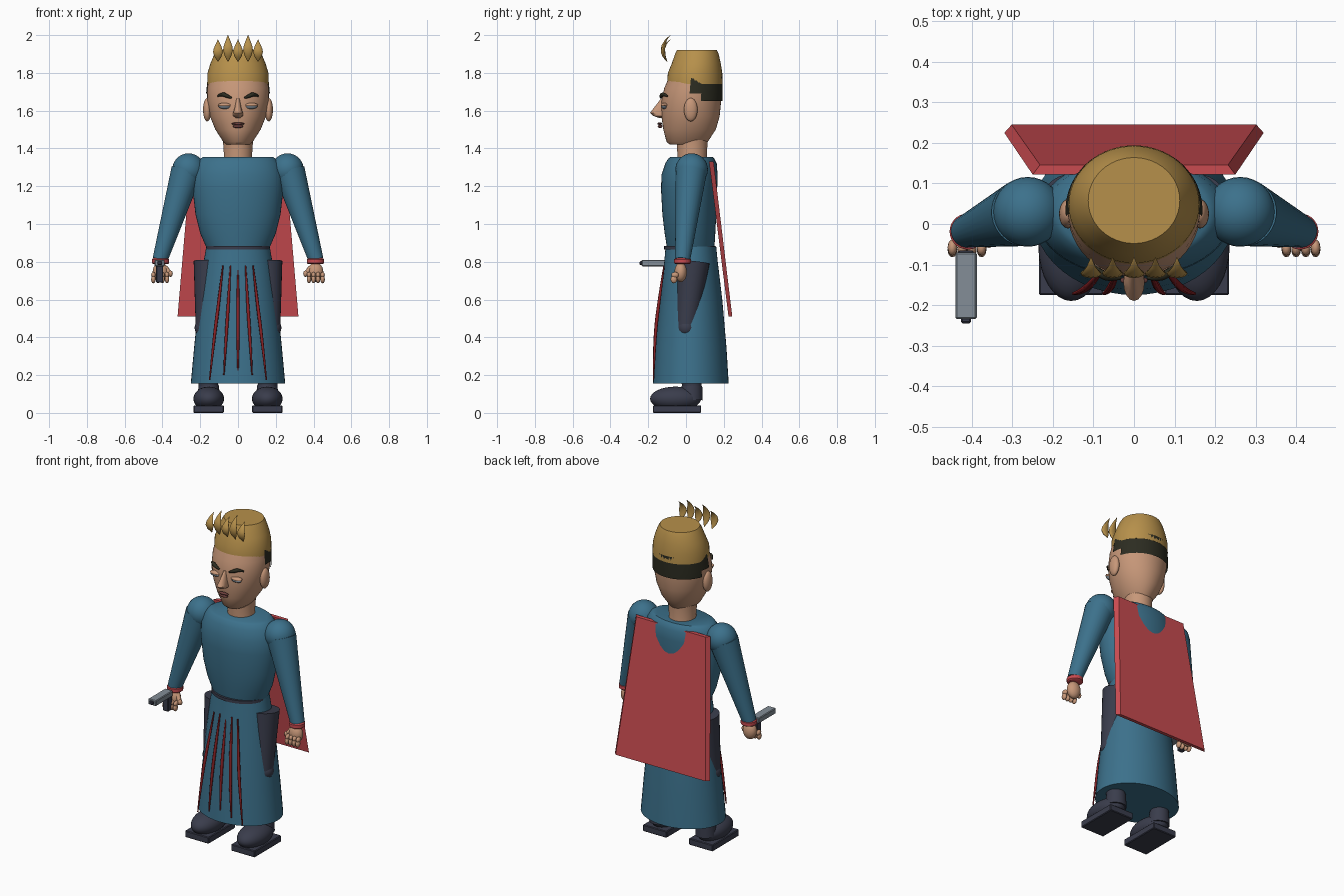
import bpy, bmesh, math
from mathutils import Vector, Matrix


def colour(name, rgb):
    m = bpy.data.materials.new(name)
    m.diffuse_color = (*rgb, 1)
    return m


TEAL = colour("teal cloth", (0.045, 0.165, 0.26))
RED = colour("red cloth", (0.58, 0.07, 0.08))
TRIM = colour("dark red trim", (0.25, 0.015, 0.018))
SKIN = colour("skin", (0.57, 0.31, 0.19))
GOLD = colour("blond hair", (0.47, 0.28, 0.07))
DARK_HAIR = colour("dark hair", (0.025, 0.025, 0.015))
SLATE = colour("dark slate", (0.042, 0.046, 0.072))
GREY = colour("grey metal", (0.23, 0.27, 0.31))
LIPS = colour("lips", (0.15, 0.05, 0.045))


def finish(bm, name, mat, angle=40):
    bmesh.ops.recalc_face_normals(bm, faces=bm.faces[:])
    me = bpy.data.meshes.new(name)
    bm.to_mesh(me)
    bm.free()
    me.materials.append(mat)
    ob = bpy.data.objects.new(name, me)
    bpy.context.collection.objects.link(ob)
    bpy.ops.object.select_all(action='DESELECT')
    ob.select_set(True)
    bpy.context.view_layer.objects.active = ob
    bpy.ops.object.shade_smooth_by_angle(angle=math.radians(angle))
    return ob


def loft_mesh(rings, n=40, x=0.0, caps=True):
    """Stack of ellipses, each given as (z, half width, front y, back y)."""
    bm = bmesh.new()
    loops = []
    for z, rx, yf, yb in rings:
        cy, ry = (yf + yb) / 2, (yb - yf) / 2
        loops.append([bm.verts.new((x + rx * math.cos(i * math.tau / n),
                                    cy + ry * math.sin(i * math.tau / n), z)) for i in range(n)])
    for a, b in zip(loops, loops[1:]):
        for i in range(n):
            j = (i + 1) % n
            bm.faces.new((a[i], a[j], b[j], b[i]))
    if caps:
        bm.faces.new(loops[0])
        bm.faces.new(loops[-1])
    return bm


def loft(name, mat, rings, **kw):
    return finish(loft_mesh(rings, **kw), name, mat)


def ball(name, mat, loc, r, seg=24):
    bm = bmesh.new()
    bmesh.ops.create_uvsphere(bm, u_segments=seg, v_segments=seg // 2, radius=1,
                              matrix=Matrix.Translation(loc) @ Matrix.Diagonal((*r, 1)))
    return finish(bm, name, mat, 60)


def limb(name, mat, a, b, r1, r2, seg=28):
    a, b = Vector(a), Vector(b)
    d = b - a
    bm = bmesh.new()
    bmesh.ops.create_cone(bm, cap_ends=True, segments=seg, radius1=r1, radius2=r2, depth=d.length,
                          matrix=Matrix.Translation((a + b) / 2) @ d.to_track_quat('Z', 'Y').to_matrix().to_4x4())
    return finish(bm, name, mat)


def box(name, mat, lo, hi):
    lo, hi = Vector(lo), Vector(hi)
    bm = bmesh.new()
    bmesh.ops.create_cube(bm, size=1, matrix=Matrix.Translation((lo + hi) / 2) @ Matrix.Diagonal((*(hi - lo), 1)))
    bmesh.ops.bevel(bm, geom=bm.edges[:], offset=0.004, segments=1, affect='EDGES')
    return finish(bm, name, mat, 20)


def strip(name, mat, pts, r):
    """Tapered tube through points, thin at both ends."""
    cu = bpy.data.curves.new(name, 'CURVE')
    cu.dimensions = '3D'
    cu.bevel_depth = r
    cu.bevel_resolution = 2
    cu.use_fill_caps = True
    sp = cu.splines.new('NURBS')
    sp.points.add(len(pts) - 1)
    sp.use_endpoint_u = True
    sp.order_u = 3
    for i, (p, q) in enumerate(zip(sp.points, pts)):
        p.co = (*q, 1)
        p.radius = 0.4 if i in (0, len(pts) - 1) else 1
    cu.materials.append(mat)
    ob = bpy.data.objects.new(name, cu)
    bpy.context.collection.objects.link(ob)


# Robe: skirt, belt, torso
loft("skirt", TEAL, [(0.155, 0.25, -0.175, 0.226), (0.35, 0.232, -0.162, 0.214), (0.6, 0.207, -0.137, 0.192),
                     (0.8, 0.182, -0.115, 0.168), (0.88, 0.168, -0.108, 0.16)], n=48)
loft("belt", SLATE, [(0.866, 0.168, -0.116, 0.155), (0.884, 0.168, -0.116, 0.155)])
loft("torso", TEAL, [(0.87, 0.165, -0.1, 0.15), (0.95, 0.2, -0.113, 0.155), (1.05, 0.225, -0.125, 0.16),
                     (1.18, 0.24, -0.132, 0.165), (1.26, 0.238, -0.13, 0.167), (1.32, 0.22, -0.11, 0.163),
                     (1.345, 0.2, -0.095, 0.15), (1.355, 0.185, -0.082, 0.14)], n=48)
# Five front stripes fanning out down the skirt
for k in range(-2, 3):
    top, low = 0.78 - 0.02 * (k == 0), 0.175 + 0.025 * (2 - abs(k))
    strip("skirt_stripe", TRIM, [(0.04 * k, -0.116, top), (0.05 * k, -0.142, 0.6),
                                 (0.063 * k, -0.166, 0.4), (0.075 * k, -0.172, low)], 0.009)

# Cape: thin tapered slab leaning away from the back
bm = bmesh.new()
quads = []
for wt, wb, yt, yb in ((0.25, 0.32, 0.122, 0.225), (0.232, 0.302, 0.146, 0.245)):
    quads.append([bm.verts.new(p) for p in ((-wt, yt, 1.33), (wt, yt, 1.33), (wb, yb, 0.51), (-wb, yb, 0.51))])
for q in quads:
    bm.faces.new(q)
for i in range(4):
    j = (i + 1) % 4
    bm.faces.new((quads[0][i], quads[0][j], quads[1][j], quads[1][i]))
finish(bm, "cape", RED, 20)

# Neck and head
loft("neck", SKIN, [(1.33, 0.08, -0.045, 0.115), (1.36, 0.074, -0.045, 0.11), (1.45, 0.08, -0.05, 0.115)])
loft("head", SKIN, [(1.42, 0.062, -0.085, 0.1), (1.435, 0.078, -0.103, 0.115), (1.5, 0.12, -0.12, 0.158),
                    (1.57, 0.148, -0.13, 0.178), (1.65, 0.163, -0.13, 0.186), (1.72, 0.163, -0.115, 0.187),
                    (1.8, 0.15, -0.08, 0.175)], n=48)
loft("nose", SKIN, [(1.562, 0.012, -0.145, -0.1), (1.573, 0.026, -0.175, -0.1), (1.588, 0.026, -0.19, -0.1),
                    (1.62, 0.016, -0.166, -0.1), (1.665, 0.009, -0.132, -0.1)], n=16)
ball("upper_lip", LIPS, (0, -0.139, 1.531), (0.034, 0.012, 0.007), 16)
ball("lower_lip", LIPS, (0, -0.137, 1.517), (0.028, 0.013, 0.009), 16)
for s in (-1, 1):
    ball("eye", GREY, (s * 0.07, -0.116, 1.622), (0.033, 0.016, 0.013), 16)
    ball("eyelid", SKIN, (s * 0.07, -0.114, 1.63), (0.037, 0.02, 0.011), 16)
    strip("eyebrow", DARK_HAIR, [(s * 0.033, -0.133, 1.667), (s * 0.06, -0.132, 1.678),
                                 (s * 0.085, -0.122, 1.69), (s * 0.107, -0.098, 1.677)], 0.011)
    ball("ear", SKIN, (s * 0.163, 0.025, 1.605), (0.022, 0.036, 0.062))

# Shaved hair band around the back, stepped lower at the nape
bm = loft_mesh([(1.65, 0.169, -0.13, 0.193), (1.69, 0.169, -0.125, 0.194), (1.78, 0.16, -0.11, 0.193)],
               n=64, caps=False)
cut = [f for f in bm.faces if f.calc_center_median().y < (0.085 if f.calc_center_median().z < 1.69 else 0.03)]
bmesh.ops.delete(bm, geom=cut, context='FACES')
finish(bm, "hair_band", DARK_HAIR)
# Flat-topped hair and curved front spikes
loft("hair_top", GOLD, [(1.742, 0.162, -0.1, 0.194), (1.8, 0.161, -0.096, 0.192), (1.85, 0.146, -0.075, 0.184),
                        (1.9, 0.125, -0.058, 0.173), (1.92, 0.113, -0.048, 0.164)], n=48)
for k in range(-2, 3):
    h = 1.0 if k % 2 else 0.83
    loft("hair_spike", GOLD, [(1.86 + dz * h, r, y - 0.4 * r - 0.001, y + 0.4 * r + 0.001) for dz, r, y in (
        (0, 0.002, -0.1), (0.03, 0.018, -0.116), (0.06, 0.026, -0.122), (0.085, 0.022, -0.12),
        (0.115, 0.011, -0.106), (0.14, 0.001, -0.083))], n=12, x=0.053 * k)

for s in (-1, 1):
    # Arm, cuff and hand
    ball("shoulder", TEAL, (s * 0.262, 0.03, 1.288), (0.086, 0.086, 0.086), 32)
    limb("sleeve", TEAL, (s * 0.272, 0.028, 1.28), (s * 0.413, -0.018, 0.81), 0.083, 0.04)
    loft("cuff", RED, [(0.787, 0.038, -0.055, 0.018), (0.793, 0.045, -0.063, 0.026), (0.813, 0.045, -0.063, 0.026),
                       (0.819, 0.038, -0.055, 0.018)], n=28, x=s * 0.41)
    ball("palm", SKIN, (s * 0.41, -0.028, 0.745), (0.042, 0.033, 0.052))
    for i in range(4):
        x = s * (0.376 + 0.024 * i)
        ball("knuckle", SKIN, (x, -0.058, 0.73), (0.012, 0.02, 0.016), 12)
        ball("fingertip", SKIN, (x, -0.064, 0.707), (0.012, 0.018, 0.021), 12)
    limb("thumb", SKIN, (s * 0.385, -0.03, 0.768), (s * 0.358, -0.045, 0.735), 0.015, 0.011, 12)
    ball("thumb_tip", SKIN, (s * 0.358, -0.045, 0.737), (0.013, 0.014, 0.017), 12)
    # Leg and boot
    limb("thigh", SLATE, (s * 0.15, 0.04, 0.8), (s * 0.168, 0.002, 0.45), 0.085, 0.056)
    ball("knee", SLATE, (s * 0.172, 0.002, 0.45), (0.058, 0.052, 0.052))
    limb("shin", SLATE, (s * 0.168, 0.002, 0.45), (s * 0.155, 0.035, 0.1), 0.055, 0.052)
    ball("boot", SLATE, (s * 0.155, -0.055, 0.075), (0.081, 0.135, 0.064), 32)
    limb("boot_collar", SLATE, (s * 0.155, 0.028, 0.07), (s * 0.155, 0.032, 0.145), 0.06, 0.054)
    box("boot_sole", SLATE, (s * 0.155 - 0.08, -0.175, 0), (s * 0.155 + 0.08, 0.08, 0.04))

# Hand-held blaster
box("blaster_body", GREY, (-0.441, -0.235, 0.776), (-0.388, -0.07, 0.81))
box("blaster_muzzle", SLATE, (-0.427, -0.245, 0.783), (-0.402, -0.23, 0.803))
box("blaster_grip", SLATE, (-0.434, -0.105, 0.69), (-0.396, -0.065, 0.78))
